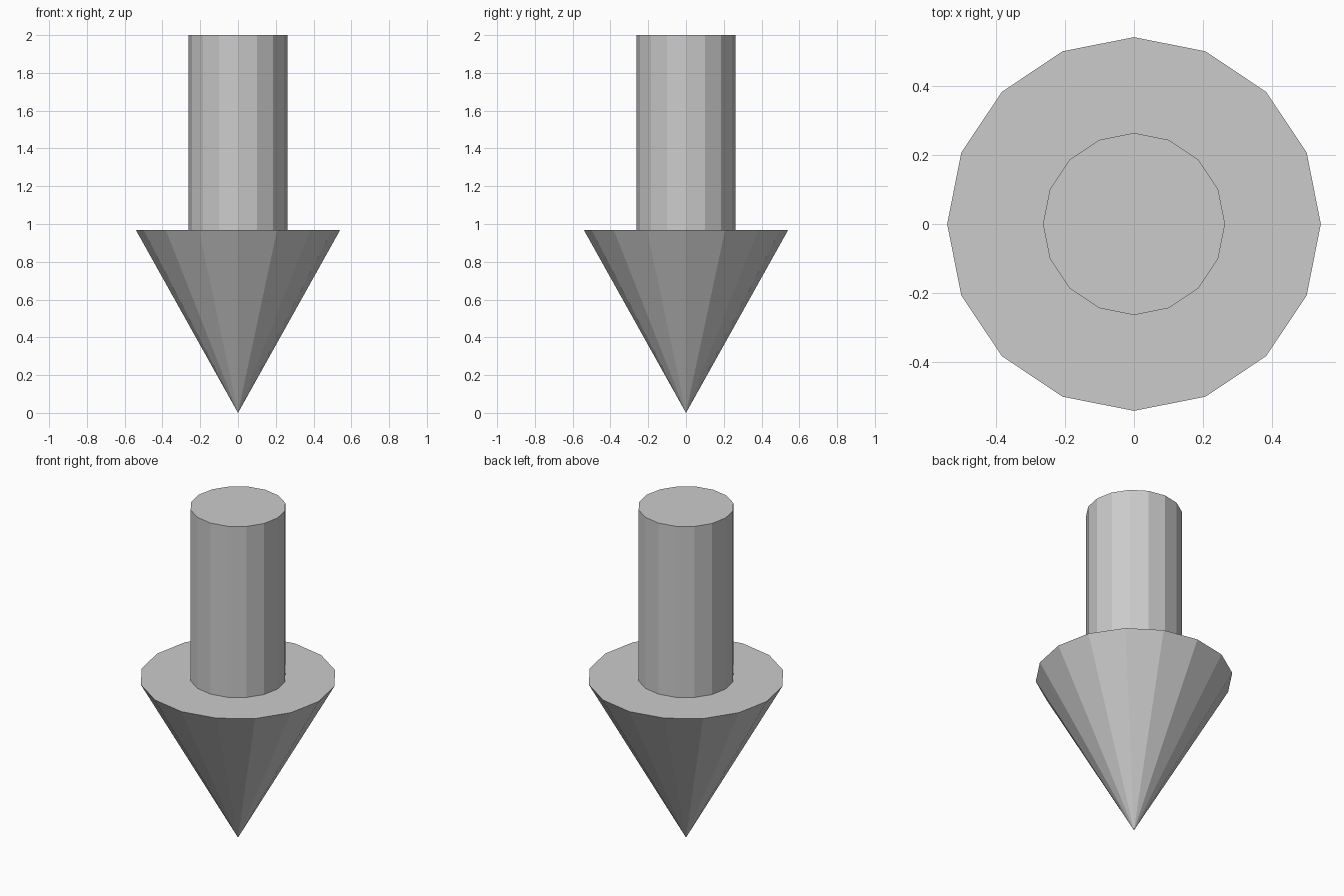
import bpy, bmesh
from math import cos, sin, tau

if "Cube" in bpy.data.objects:
    bpy.data.objects.remove(bpy.data.objects["Cube"])

SIDES = 16


def lathe(name, tip_z, profile):
    """Flat-shaded closed solid: a point at the bottom, rings above, a capped top."""
    bm = bmesh.new()
    tip = bm.verts.new((0, 0, tip_z))
    rings = [[bm.verts.new((r * cos(tau * i / SIDES), r * sin(tau * i / SIDES), z))
              for i in range(SIDES)] for r, z in profile]
    for i in range(SIDES):
        j = (i + 1) % SIDES
        bm.faces.new((tip, rings[0][j], rings[0][i]))
        for low, high in zip(rings, rings[1:]):
            bm.faces.new((low[i], low[j], high[j], high[i]))
    bm.faces.new(rings[-1])
    bmesh.ops.recalc_face_normals(bm, faces=bm.faces[:])
    mesh = bpy.data.meshes.new(name)
    bm.to_mesh(mesh)
    bm.free()
    obj = bpy.data.objects.new(name, mesh)
    bpy.context.collection.objects.link(obj)
    return obj


# Cone head rim, flat shoulder, then the straight shaft
lathe("down_arrow", 0.0, [(0.54, 0.967), (0.263, 0.967), (0.263, 2.0)])
